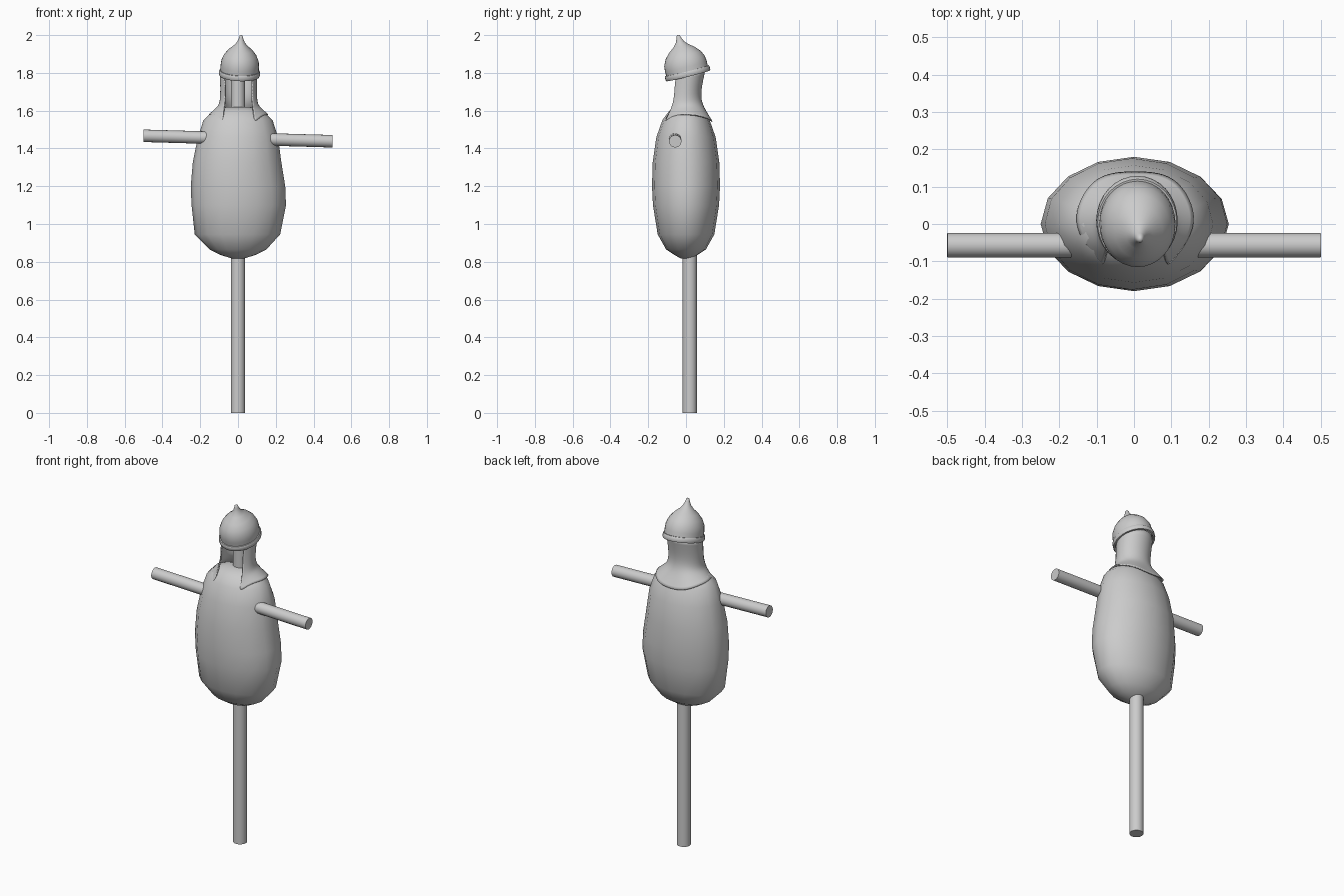
import bpy, bmesh, math
from mathutils import Vector

if "Cube" in bpy.data.objects:
    bpy.data.objects.remove(bpy.data.objects["Cube"])


def make_object(name, bm, angle=40):
    bmesh.ops.recalc_face_normals(bm, faces=bm.faces)
    me = bpy.data.meshes.new(name)
    bm.to_mesh(me)
    bm.free()
    ob = bpy.data.objects.new(name, me)
    bpy.context.collection.objects.link(ob)
    bpy.ops.object.select_all(action='DESELECT')
    ob.select_set(True)
    bpy.context.view_layer.objects.active = ob
    bpy.ops.object.shade_smooth_by_angle(angle=math.radians(angle))
    return ob


def bridge(bm, a, b, closed=True):
    n = len(a)
    for i in range(n if closed else n - 1):
        j = (i + 1) % n
        bm.faces.new((a[i], a[j], b[j], b[i]))


def lathe(name, rings, sides, closed=False, angle=40):
    """rings: (z, rx, ry, centre x); ends are capped unless the profile is closed"""
    bm = bmesh.new()
    loops = []
    for z, rx, ry, cx in rings:
        loops.append([bm.verts.new((cx + rx * math.cos(2 * math.pi * k / sides),
                                    ry * math.sin(2 * math.pi * k / sides), z))
                      for k in range(sides)])
    for a, b in zip(loops, loops[1:]):
        bridge(bm, a, b)
    if closed:
        bridge(bm, loops[-1], loops[0])
    else:
        bm.faces.new(loops[0])
        bm.faces.new(loops[-1])
    return make_object(name, bm, angle)


def bar(name, p, q, r):
    p, q = Vector(p), Vector(q)
    d = q - p
    ob = lathe(name, [(0, r, r, 0), (d.length, r, r, 0)], 16)
    ob.location = p
    ob.rotation_euler = d.to_track_quat('Z', 'Y').to_euler()
    return ob


# Upright post and cross bar
bar("post", (0, 0.02, 0), (0, 0.02, 1.84), 0.038)
bar("cross_bar", (-0.5, -0.057, 1.467), (0.5, -0.057, 1.438), 0.033)

# Stuffed sack body
lathe("sack_body", [
    (0.817, 0.03, 0.025, 0), (0.835, 0.09, 0.06, 0), (0.865, 0.15, 0.105, 0),
    (0.945, 0.226, 0.15, -0.003), (1.10, 0.25, 0.175, 0.004), (1.20, 0.25, 0.18, 0),
    (1.33, 0.234, 0.176, -0.005), (1.46, 0.212, 0.157, 0), (1.55, 0.183, 0.125, 0),
    (1.598, 0.135, 0.09, 0), (1.62, 0.06, 0.04, 0)], 16, angle=60)


# Pointed helmet: hollow dome and raised rim, tipped forward
def place_on_head(ob):
    ob.location = (0.008, 0.008, 1.80)
    ob.rotation_euler = (math.radians(14), math.radians(2.5), 0)


dome = [(0.01, 0.135), (0.06, 0.11), (0.09, 0.05), (0.095, -0.01), (0.1, -0.01),
        (0.102, 0.035), (0.099, 0.065), (0.086, 0.096), (0.064, 0.124), (0.036, 0.148),
        (0.02, 0.168), (0.012, 0.188), (0.008, 0.202), (0.003, 0.206)]
place_on_head(lathe("helmet_dome", [(z, r, r * 1.12, 0) for r, z in dome], 32))
rim = [(0.097, -0.016), (0.106, -0.016), (0.109, -0.010), (0.109, 0.006),
       (0.106, 0.012), (0.097, 0.012)]
place_on_head(lathe("helmet_rim", [(z, r, r * 1.12, 0) for r, z in rim], 32, True))

# Neck cloth: open at the front, flaring onto the shoulders, mirrored half
bm = bmesh.new()
rows = []
for z, slope, cy, rx, ry in [(1.795, 0.25, 0.008, 0.097, 0.094),
                             (1.70, 0.05, -0.004, 0.095, 0.08),
                             (1.64, 0.0, -0.006, 0.098, 0.088)]:
    row = []
    for i in range(7):
        t = math.radians(133) * i / 6
        y = cy + ry * math.cos(t)
        row.append(bm.verts.new((rx * math.sin(t), y, z + slope * y)))
    rows.append(row)
hem = [(0, 0.138, 1.54), (0.06, 0.137, 1.545), (0.115, 0.115, 1.56), (0.155, 0.05, 1.578),
       (0.158, -0.01, 1.58), (0.122, -0.07, 1.575), (0.082, -0.118, 1.53)]
near = [(0, 0.105, 1.595), (0.05, 0.103, 1.597), (0.09, 0.082, 1.605), (0.117, 0.03, 1.612),
        (0.115, -0.02, 1.612), (0.1, -0.06, 1.605), (0.08, -0.085, 1.59)]
rows += [[bm.verts.new(p) for p in near], [bm.verts.new(p) for p in hem]]
for a, b in zip(rows, rows[1:]):
    bridge(bm, a, b, closed=False)
cloth = make_object("neck_cloth", bm, 60)
mirror = cloth.modifiers.new("mirror", 'MIRROR')
mirror.use_clip = True
cloth.modifiers.new("smooth", 'SUBSURF').levels = 2
cloth.modifiers["smooth"].render_levels = 2
thick = cloth.modifiers.new("thickness", 'SOLIDIFY')
thick.thickness = 0.007
thick.offset = 0
cloth.location.x = 0.003
